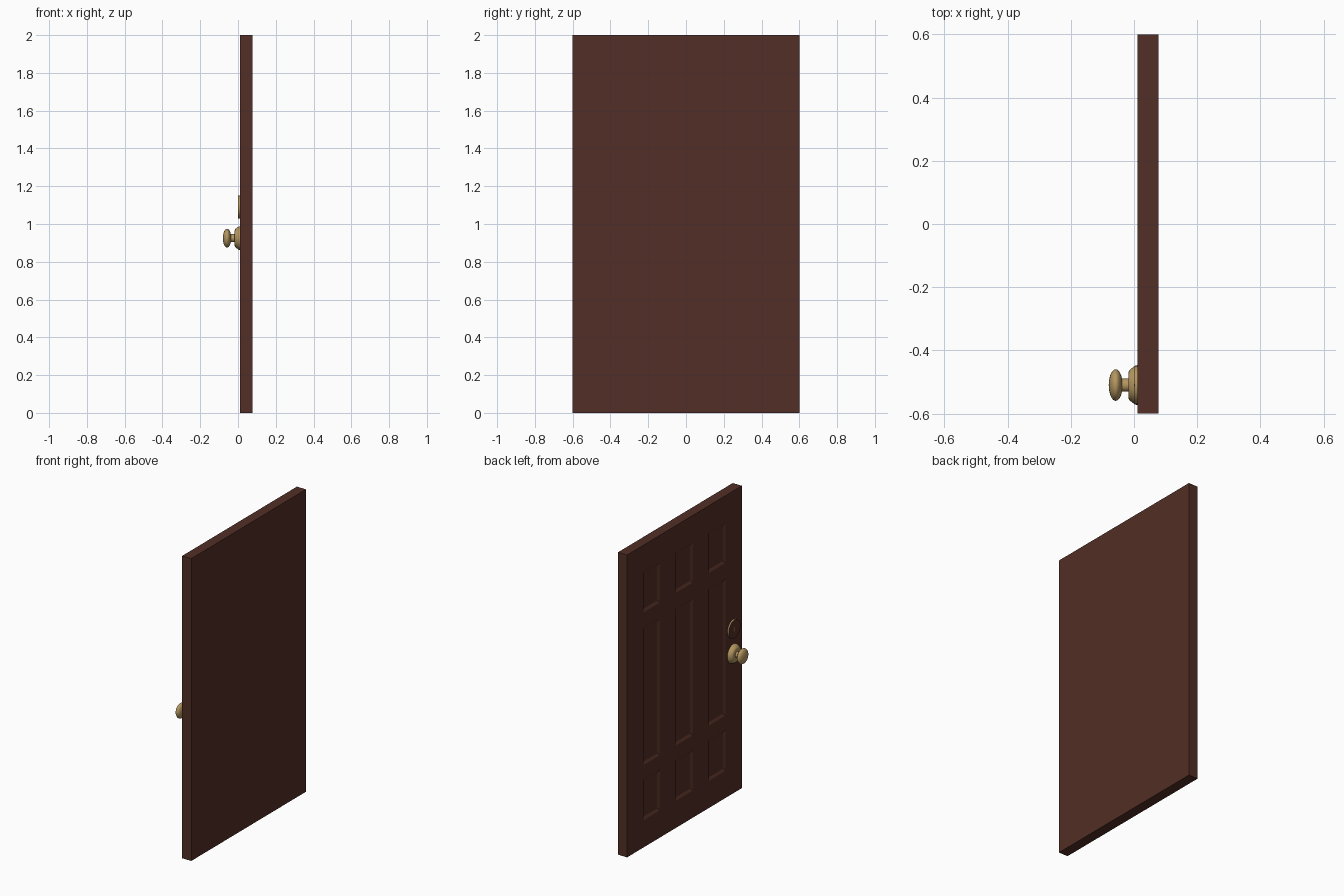
import bpy, bmesh, math
from mathutils import Matrix, Vector

if "Cube" in bpy.data.objects:
    bpy.data.objects.remove(bpy.data.objects["Cube"])


def material(name, rgb):
    m = bpy.data.materials.new(name)
    m.diffuse_color = (*rgb, 1)
    m.use_nodes = True
    m.node_tree.nodes["Principled BSDF"].inputs["Base Color"].default_value = m.diffuse_color
    return m


WOOD = material("dark brown wood", (0.085, 0.028, 0.019))
BRASS = material("aged brass", (0.46, 0.31, 0.12))
FACE, BACK = 0.011, 0.078      # x of the panelled face and of the plain face
LOCK_Y = -0.51


def finish(bm, name, mats, smooth=False):
    mesh = bpy.data.meshes.new(name)
    bm.to_mesh(mesh)
    bm.free()
    ob = bpy.data.objects.new(name, mesh)
    bpy.context.collection.objects.link(ob)
    for m in mats:
        mesh.materials.append(m)
    if smooth:
        bpy.ops.object.select_all(action='DESELECT')
        ob.select_set(True)
        bpy.context.view_layer.objects.active = ob
        bpy.ops.object.shade_smooth_by_angle(angle=math.radians(35))
    return ob


def lathe(name, profile, z, steps=40):
    """Spin (x, radius) points round an axis along x at height z."""
    bm = bmesh.new()
    vs = [bm.verts.new((x, LOCK_Y, z + r)) for x, r in profile]
    es = [bm.edges.new(p) for p in zip(vs, vs[1:])]
    bmesh.ops.spin(bm, geom=vs + es, cent=(0, LOCK_Y, z), axis=(1, 0, 0),
                   angle=math.tau, steps=steps)
    bmesh.ops.remove_doubles(bm, verts=bm.verts, dist=1e-5)
    bmesh.ops.recalc_face_normals(bm, faces=bm.faces)
    return finish(bm, name, [BRASS], True)


# Door slab: a box cut along the panel borders, panels sunk with a bevel
columns = [(-0.43, -0.255), (-0.0875, 0.0875), (0.255, 0.43)]
rows = [(0.18, 0.45), (0.545, 1.45), (1.555, 1.82)]
bm = bmesh.new()
bmesh.ops.create_cube(bm, size=1, matrix=Matrix.Translation(((FACE + BACK) / 2, 0, 1))
                      @ Matrix.Diagonal((BACK - FACE, 1.2, 2, 1)))
for spans, axis in ((columns, Vector((0, 1, 0))), (rows, Vector((0, 0, 1)))):
    for span in spans:
        for d in span:
            bmesh.ops.bisect_plane(bm, geom=bm.verts[:] + bm.edges[:] + bm.faces[:],
                                   plane_co=axis * d, plane_no=axis)
bm.normal_update()


def is_panel(f):
    c = f.calc_center_median()
    return (f.normal.x < -0.9 and any(a < c.y < b for a, b in columns)
            and any(a < c.z < b for a, b in rows))


bmesh.ops.inset_individual(bm, faces=[f for f in bm.faces if is_panel(f)],
                           thickness=0.022, depth=-0.01)
finish(bm, "door_slab", [WOOD])

# Door knob: rosette, neck and rounded grip
lathe("knob_rosette", [(FACE, 0), (FACE, 0.063), (0.004, 0.062), (-0.012, 0.050),
                       (-0.016, 0.046), (-0.018, 0.038), (-0.018, 0)], 0.925)
lathe("knob_neck", [(-0.015, 0.021), (-0.045, 0.021)], 0.925)
grip = [(-0.058 - 0.022 * math.cos(math.pi * i / 14), 0.05 * math.sin(math.pi * i / 14))
        for i in range(15)]
lathe("knob_grip", grip, 0.925)

# Deadbolt: disc with a brass rim and a dark face
bm = bmesh.new()
bmesh.ops.create_cone(bm, cap_ends=True, segments=32, radius1=0.061, radius2=0.061,
                      depth=0.01, matrix=Matrix.Translation((FACE - 0.005, LOCK_Y, 1.09))
                      @ Matrix.Rotation(math.pi / 2, 4, 'Y'))
bm.normal_update()
for f in bm.faces:
    f.material_index = 1 if abs(f.normal.x) > 0.9 else 0
finish(bm, "deadbolt_plate", [BRASS, WOOD], True)

# Keyhole slot
bm = bmesh.new()
bmesh.ops.create_cube(bm, size=1, matrix=Matrix.Translation((FACE - 0.0105, LOCK_Y, 1.09))
                      @ Matrix.Diagonal((0.002, 0.008, 0.03, 1)))
finish(bm, "keyhole", [BRASS])
